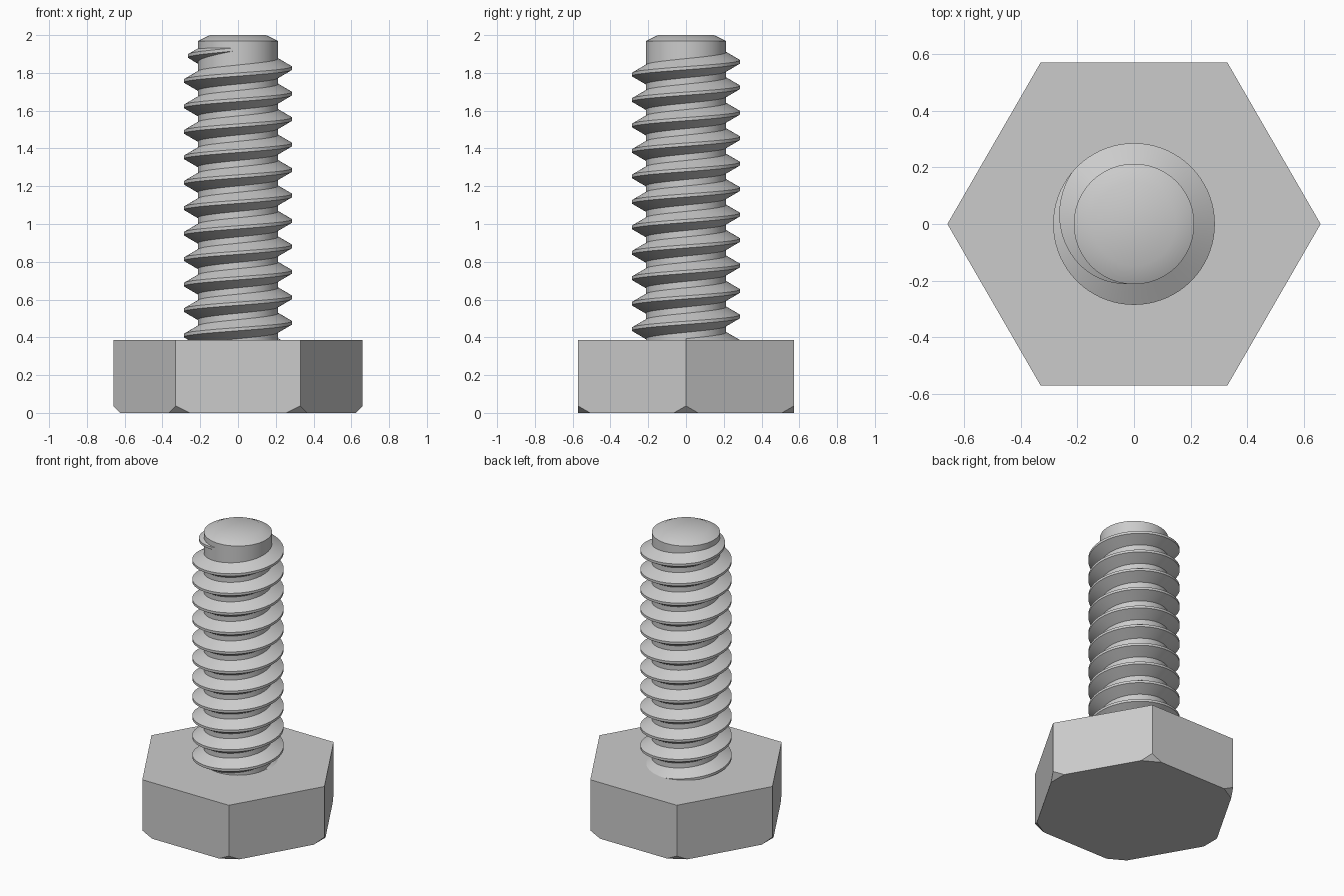
import bpy, bmesh
from math import cos, sin, pi, tau, radians

cube = bpy.data.objects.get("Cube")
if cube:
    bpy.data.objects.remove(cube)

steel = bpy.data.materials.new("steel_grey")
steel.use_nodes = True
GREY = (0.6, 0.6, 0.6, 1)
steel.diffuse_color = GREY
steel.node_tree.nodes["Principled BSDF"].inputs["Base Color"].default_value = GREY

HEAD_TOP, HEAD_R, CORNER_CUT = 0.387, 0.66, 0.037
ROOT, CREST = 0.213, 0.286
PITCH = 0.1348
PHASE_Z = 1.825          # crest height on +x in the last full turn


def finish(name, bm, smooth):
    bmesh.ops.recalc_face_normals(bm, faces=bm.faces)
    mesh = bpy.data.meshes.new(name)
    bm.to_mesh(mesh)
    bm.free()
    mesh.materials.append(steel)
    obj = bpy.data.objects.new(name, mesh)
    bpy.context.collection.objects.link(obj)
    if smooth:
        bpy.ops.object.select_all(action="DESELECT")
        obj.select_set(True)
        bpy.context.view_layer.objects.active = obj
        bpy.ops.object.shade_smooth_by_angle(angle=radians(30))
    return obj


def skin(bm, rings, closed):
    """Bridge consecutive rings of points and cap both ends."""
    rows = [[bm.verts.new(p) for p in ring] for ring in rings]
    n = len(rows[0])
    for a, b in zip(rows, rows[1:]):
        for i in range(n):
            j = (i + 1) % n
            bm.faces.new((a[i], a[j], b[j], b[i]))
    if closed:
        bm.faces.new(rows[0])
        bm.faces.new(rows[-1])


# Hexagonal head with its six lower corners sliced off
bm = bmesh.new()
hexagon = [(HEAD_R * cos(k * pi / 3), HEAD_R * sin(k * pi / 3)) for k in range(6)]
skin(bm, [[(x, y, z) for x, y in hexagon] for z in (0, HEAD_TOP)], True)
for k in range(6):
    c, s = cos(k * pi / 3), sin(k * pi / 3)
    cut = bmesh.ops.bisect_plane(
        bm, geom=bm.verts[:] + bm.edges[:] + bm.faces[:],
        plane_co=(HEAD_R * c, HEAD_R * s, CORNER_CUT),
        plane_no=(c, s, -1), clear_outer=True)
    edges = [e for e in cut["geom_cut"] if isinstance(e, bmesh.types.BMEdge)]
    bmesh.ops.holes_fill(bm, edges=edges, sides=0)
finish("hex_head", bm, False)

# Shank core with a chamfered tip
bm = bmesh.new()
SIDES = 96
profile = [(ROOT, HEAD_TOP - 0.05), (ROOT, 1.968), (0.148, 2.0)]
skin(bm, [[(r * cos(tau * i / SIDES), r * sin(tau * i / SIDES), z)
           for i in range(SIDES)] for r, z in profile], True)
finish("shank", bm, True)

# Helical thread: trapezoid swept upward, sinking into the shank at its end
bm = bmesh.new()
STEPS = 72
START, FADE, END = -11 * 360, 140, 270
INNER = ROOT - 0.02
crest_half = PITCH / 16
base_half = crest_half + (CREST - INNER) * 0.577
section = [(INNER, -base_half), (CREST, -crest_half),
           (CREST, crest_half), (INNER, base_half)]
rings = []
for deg in range(START, END + 1, 360 // STEPS):
    a = radians(deg)
    sink = max(0, deg - FADE) / (END - FADE) * (CREST - ROOT + 0.004)
    z0 = PHASE_Z + PITCH * deg / 360
    rings.append([((r - sink) * cos(a), (r - sink) * sin(a), z0 + dz)
                  for r, dz in section])
skin(bm, rings, True)
finish("thread", bm, True)
